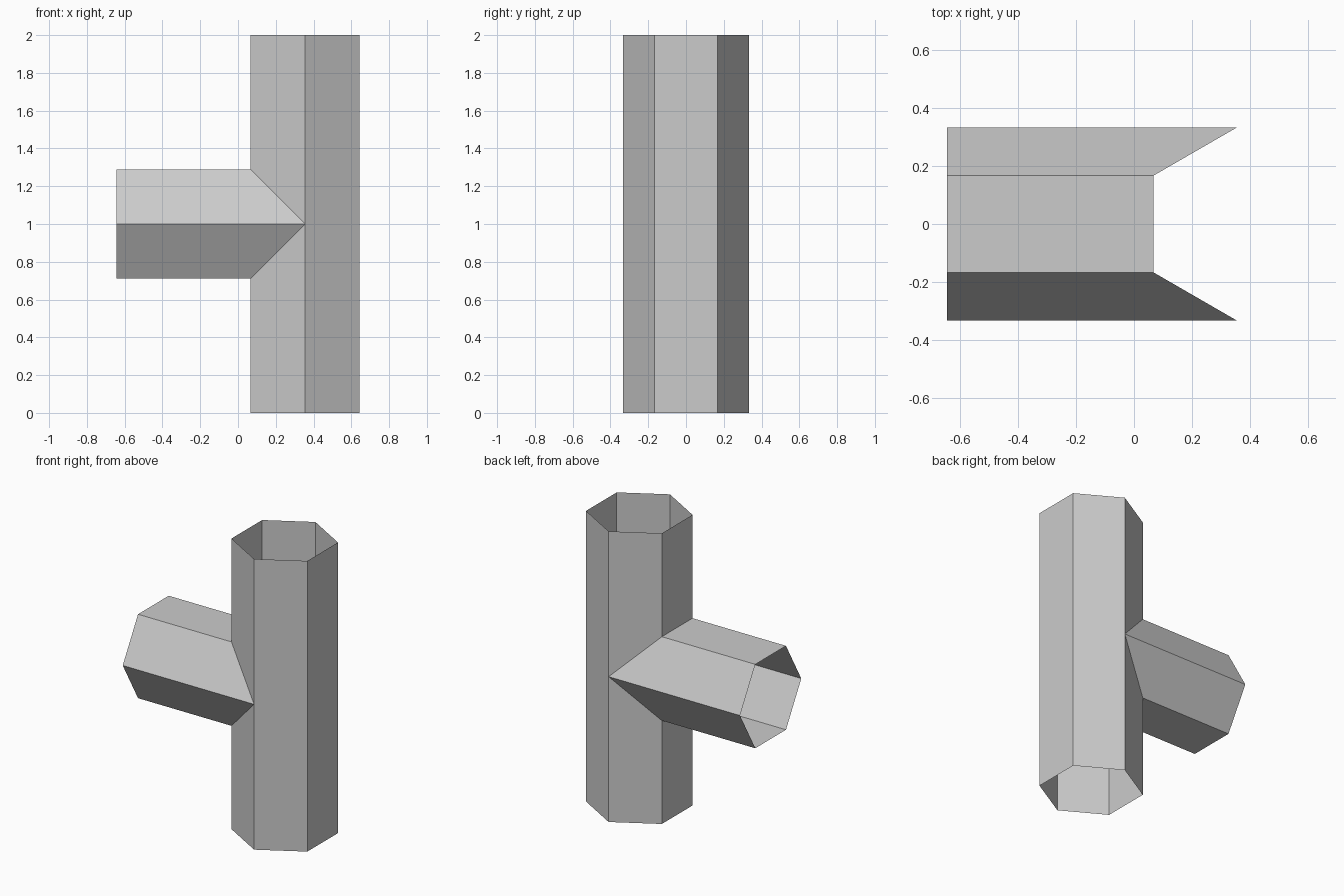
import bpy, bmesh, math

default = bpy.data.objects.get("Cube")
if default:
    bpy.data.objects.remove(default, do_unlink=True)

RADIUS = 1 / 3                      # hexagon corner radius
FLAT = RADIUS * math.cos(math.pi / 6)
AXIS = (1 - FLAT) / 2               # x of the upright tube
END = AXIS - 1                      # x of the open branch end
MID, TOP = 1, 2                     # branch height, tube height

grey = bpy.data.materials.new("light grey")
grey.use_nodes = True
colour = (0.6, 0.6, 0.6, 1)
grey.diffuse_color = colour
grey.node_tree.nodes["Principled BSDF"].inputs["Base Color"].default_value = colour

# Half of the hexagon: depth from the axis plane, and y
half = [(RADIUS * math.sin(k * math.pi / 3), RADIUS * math.cos(k * math.pi / 3))
        for k in range(4)]
bm = bmesh.new()


def strip(start, finish):
    """Three panels joining two rims, each given as depth -> (x, z)."""
    rims = []
    for rim in (start, finish):
        rims.append([bm.verts.new((rim(d)[0], y, rim(d)[1])) for d, y in half])
    a, b = rims
    for i in range(3):
        bm.faces.new((a[i], a[i + 1], b[i + 1], b[i]))


for side in (-1, 1):
    rim_z = MID + side * (TOP - MID)

    def seam(d):
        return AXIS - d, MID + side * d

    # Upright tube on the branch side, mitred to the seam
    strip(seam, lambda d: (AXIS - d, rim_z))
    # Branch tube, upper or lower half
    strip(seam, lambda d: (END, MID + side * d))
    # Plain side of the upright tube
    strip(lambda d: (AXIS + d, MID), lambda d: (AXIS + d, rim_z))

# Weld the panels, merge the flat ones and face them outward
bmesh.ops.remove_doubles(bm, verts=bm.verts[:], dist=0.0001)
bmesh.ops.dissolve_limit(bm, angle_limit=math.radians(1),
                         verts=bm.verts[:], edges=bm.edges[:])
bmesh.ops.recalc_face_normals(bm, faces=bm.faces[:])
bm.normal_update()
outer = max(bm.faces, key=lambda f: f.calc_center_median().x)
if outer.normal.x < 0:
    bmesh.ops.reverse_faces(bm, faces=bm.faces[:])

mesh = bpy.data.meshes.new("tee_pipe")
bm.to_mesh(mesh)
bm.free()
mesh.materials.append(grey)
bpy.context.scene.collection.objects.link(bpy.data.objects.new("tee_pipe", mesh))
